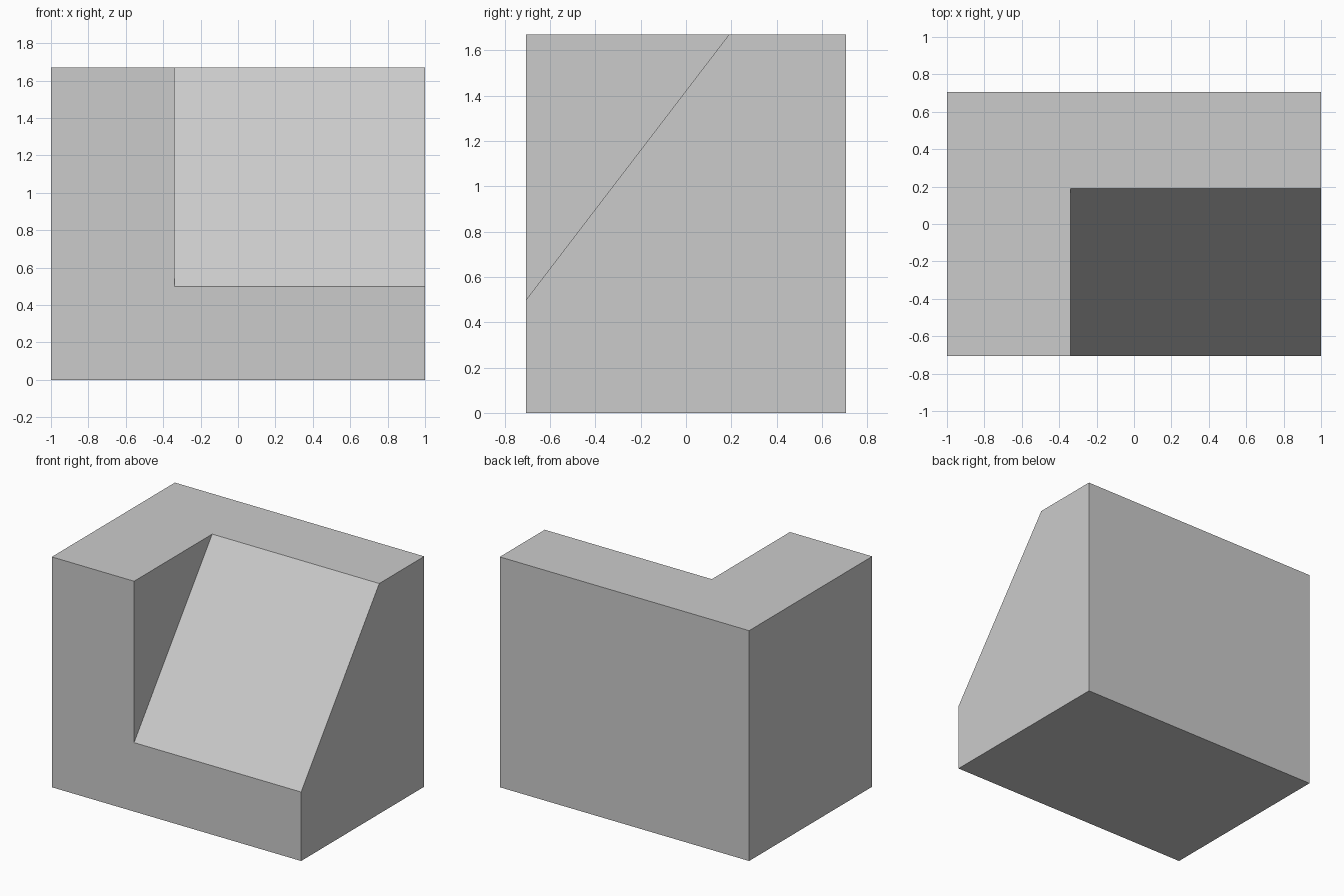
import bpy
import bmesh
from mathutils import Vector

cube = bpy.data.objects.get("Cube")
if cube:
    bpy.data.objects.remove(cube, do_unlink=True)

WIDTH, DEPTH, HEIGHT = 2.0, 1.41, 1.67
NOTCH_X = -0.34            # inner wall beside the ramp
RAMP_LOW = Vector((0, -DEPTH / 2, 0.5))
RAMP_HIGH = Vector((0, 0.19, HEIGHT))

grey = bpy.data.materials.new("plain_grey")
grey.use_nodes = True
color = (0.6, 0.6, 0.6, 1)
grey.diffuse_color = color
grey.node_tree.nodes["Principled BSDF"].inputs["Base Color"].default_value = color


def prism(name, profile, x0, x1):
    """Extrude a profile in the y-z plane from x0 to x1."""
    bm = bmesh.new()
    face = bm.faces.new([bm.verts.new((x0, p.y, p.z)) for p in profile])
    extruded = bmesh.ops.extrude_face_region(bm, geom=[face])["geom"]
    moved = [v for v in extruded if isinstance(v, bmesh.types.BMVert)]
    bmesh.ops.translate(bm, verts=moved, vec=(x1 - x0, 0, 0))
    bmesh.ops.recalc_face_normals(bm, faces=bm.faces)
    mesh = bpy.data.meshes.new(name)
    bm.to_mesh(mesh)
    bm.free()
    mesh.materials.append(grey)
    obj = bpy.data.objects.new(name, mesh)
    bpy.context.collection.objects.link(obj)
    return obj


# Solid block
y = DEPTH / 2
block = prism("ramped_block", [Vector((0, -y, 0)), Vector((0, y, 0)),
                               Vector((0, y, HEIGHT)), Vector((0, -y, HEIGHT))],
              -WIDTH / 2, WIDTH / 2)

# Wedge that carves the ramp, running past the block on its open sides
overrun = (RAMP_HIGH - RAMP_LOW) * 0.3
low, high = RAMP_LOW - overrun, RAMP_HIGH + overrun
cutter = prism("ramp_cutter", [low, high, Vector((0, low.y, high.z))],
               NOTCH_X, WIDTH)
cutter.hide_render = True

cut = block.modifiers.new("ramp_cut", "BOOLEAN")
cut.operation = "DIFFERENCE"
cut.solver = "EXACT"
cut.object = cutter
bpy.context.view_layer.objects.active = block
bpy.ops.object.modifier_apply(modifier=cut.name)
bpy.data.objects.remove(cutter, do_unlink=True)
